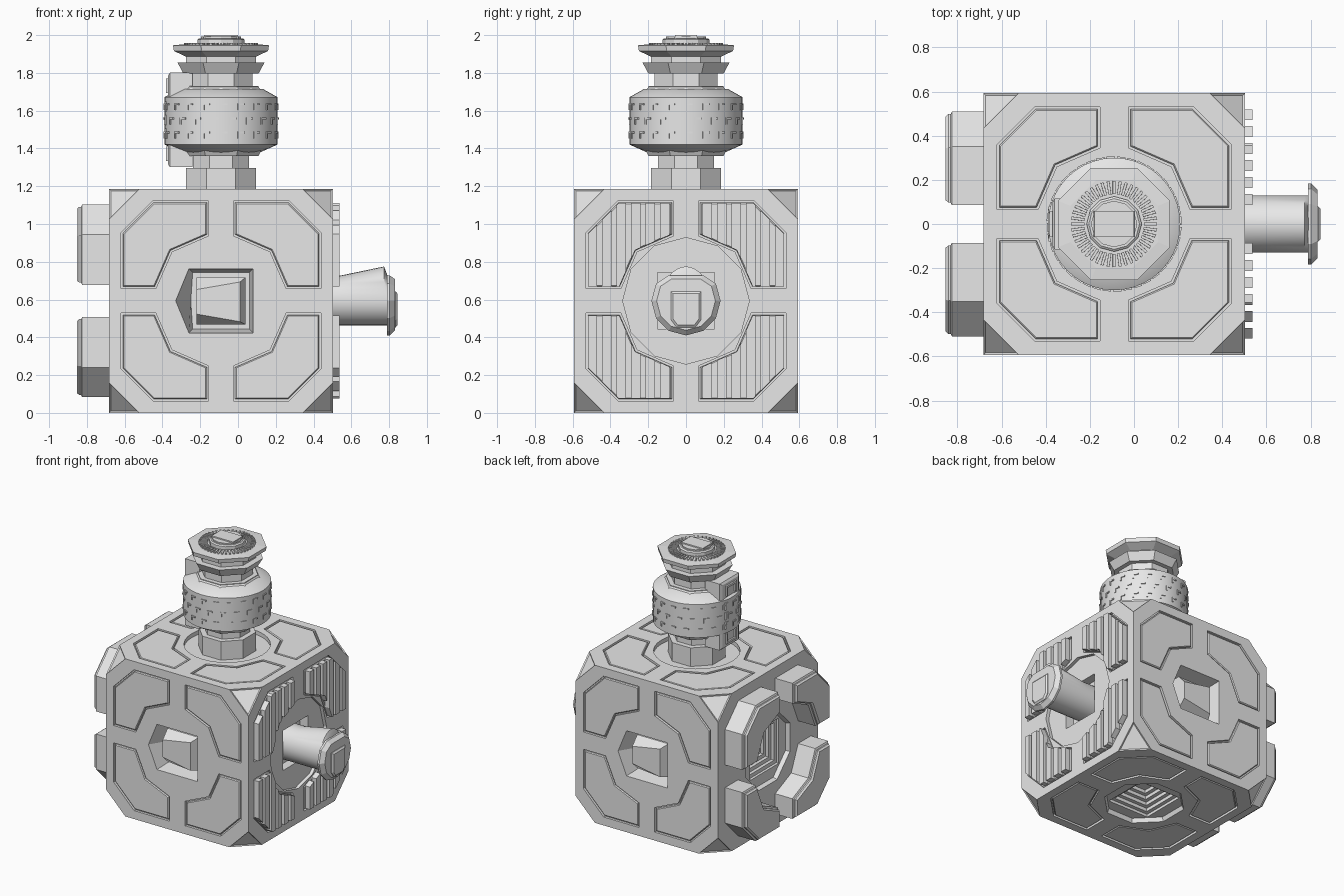
import bpy, bmesh, math
from mathutils import Vector, Matrix

old = bpy.data.objects.get("Cube")
if old:
    bpy.data.objects.remove(old)

grey = bpy.data.materials.new("plain grey")
grey.use_nodes = True
grey.diffuse_color = (0.8, 0.8, 0.8, 1)
grey.node_tree.nodes["Principled BSDF"].inputs["Base Color"].default_value = (0.8, 0.8, 0.8, 1)

H = 0.593
CENTRE = Vector((-0.09, 0, H))


# ---------- helpers ----------
def frame(u, v):
    """Local frame of one body side: u, v in the side, w outward, origin on its surface."""
    u, v = Vector(u), Vector(v)
    n = u.cross(v)
    m = Matrix((u, v, n)).transposed().to_4x4()
    m.translation = CENTRE + n * H
    return m


X, Y, Z = Vector((1, 0, 0)), Vector((0, 1, 0)), Vector((0, 0, 1))
FRONT, BACK, LEFT, RIGHT = frame(X, Z), frame(-X, Z), frame(Y, Z), frame(-Y, Z)
TOP, BOTTOM = frame(X, Y), frame(X, -Y)


def loft(bm, rings, m):
    """Closed solid through rings of (points, height)."""
    loops = [[bm.verts.new(m @ Vector((p[0], p[1], w))) for p in pts] for pts, w in rings]
    n = len(loops[0])
    faces = [bm.faces.new(loops[0][::-1]), bm.faces.new(loops[-1])]
    for a, b in zip(loops, loops[1:]):
        for i in range(n):
            j = (i + 1) % n
            faces.append(bm.faces.new((a[i], a[j], b[j], b[i])))
    bmesh.ops.recalc_face_normals(bm, faces=faces)


def finish(name, bm, smooth=False):
    me = bpy.data.meshes.new(name)
    bm.to_mesh(me)
    bm.free()
    me.materials.append(grey)
    ob = bpy.data.objects.new(name, me)
    bpy.context.collection.objects.link(ob)
    if smooth:
        bpy.ops.object.select_all(action='DESELECT')
        ob.select_set(True)
        bpy.context.view_layer.objects.active = ob
        bpy.ops.object.shade_smooth_by_angle(angle=math.radians(30))
    return ob


def solid(name, rings, m, smooth=False):
    bm = bmesh.new()
    loft(bm, rings, m)
    return finish(name, bm, smooth)


def ngon(n, r, turn=0.0, cx=0.0, cy=0.0):
    return [(cx + r * math.cos(turn + math.tau * i / n),
             cy + r * math.sin(turn + math.tau * i / n)) for i in range(n)]


def rect(a, b, cx=0.0, cy=0.0):
    return [(cx - a, cy - b), (cx + a, cy - b), (cx + a, cy + b), (cx - a, cy + b)]


def inset(pts, d):
    out = []
    for i, p in enumerate(pts):
        p = Vector(p)
        e1, e2 = (p - Vector(pts[i - 1])).normalized(), (Vector(pts[(i + 1) % len(pts)]) - p).normalized()
        n1, n2 = Vector((-e1.y, e1.x)), Vector((-e2.y, e2.x))
        out.append(p + (n1 + n2) * d / (1 + n1.dot(n2)))
    return out


def clip(pts, limit, sign):
    """Keep the part of a polygon where sign * (u - limit) >= 0."""
    out = []
    for i, q in enumerate(pts):
        p = pts[i - 1]
        dp, dq = sign * (p[0] - limit), sign * (q[0] - limit)
        if dp * dq < 0:
            out.append(Vector(p).lerp(Vector(q), dp / (dp - dq)))
        if dq >= 0:
            out.append(Vector(q))
    return out


QUARTER = [(.065, .53), (.065, .345), (.26, .26), (.345, .065), (.53, .065), (.53, .36), (.36, .53)]


def quarters():
    for sx in (1, -1):
        for sy in (1, -1):
            q = [(x * sx, y * sy) for x, y in QUARTER]
            yield q if sx * sy > 0 else q[::-1]


def carve(ob, bm):
    """Subtract the solids in bm and bake the result."""
    cutter = finish("carving_helper", bm)
    cutter.hide_render = True
    mod = ob.modifiers.new("carve", 'BOOLEAN')
    mod.operation, mod.object, mod.solver = 'DIFFERENCE', cutter, 'EXACT'
    dg = bpy.context.evaluated_depsgraph_get()
    me = bpy.data.meshes.new_from_object(ob.evaluated_get(dg))
    ob.modifiers.clear()
    ob.data = me
    bpy.data.objects.remove(cutter)


# ---------- body: cube with cut, inset corners ----------
bm = bmesh.new()
C = 0.16
for s in [(a, b, c) for a in (1, -1) for b in (1, -1) for c in (1, -1)]:
    for k in range(3):
        bm.verts.new(CENTRE + Vector([s[i] * (H - (C if i == k else 0)) for i in range(3)]))
bmesh.ops.convex_hull(bm, input=bm.verts[:])
bmesh.ops.dissolve_limit(bm, angle_limit=0.02, verts=bm.verts[:], edges=bm.edges[:])
bmesh.ops.inset_individual(bm, faces=[f for f in bm.faces if len(f.verts) == 3], thickness=0.016, depth=-0.008)
body = finish("body", bm)

# panel recesses and shallow round pits
bm = bmesh.new()
for side in (FRONT, BACK, LEFT, TOP, BOTTOM):
    for q in quarters():
        loft(bm, [(q, -.018), (q, .02)], side)
OCT = math.pi / 8
loft(bm, [(ngon(12, .335), -.025), (ngon(12, .335), .02)], LEFT)
loft(bm, [(ngon(32, .295), -.03), (ngon(32, .295), .02)], TOP)
for side in (RIGHT, BOTTOM):
    loft(bm, [(ngon(8, .27, OCT), -.03), (ngon(8, .29, OCT), .02)], side)
HOLE = [(.17, .17), (-.17, .17), (-.24, 0), (-.17, -.17), (.17, -.17)]
for side in (FRONT, BACK):
    loft(bm, [(rect(.15, .15)[2:3] + [(-.15, .15), (-.16, 0), (-.15, -.15), (.15, -.15)], -.13),
              (HOLE, 0), (HOLE, .02)], side)
carve(body, bm)

# stepped square wells
bm = bmesh.new()
for side in (RIGHT, BOTTOM):
    steps = [(rect(.17, .17), .02)]
    for i in range(5):
        a, w = .17 - .028 * i, -.05 - .025 * i
        steps += [(rect(a, a), w), (rect(a - .028, a - .028), w)]
    loft(bm, steps, side)
loft(bm, [(rect(.15, .15), -.09), (rect(.15, .15), .02)], LEFT)
carve(body, bm)

# panels sitting in the recesses
bm = bmesh.new()
for side in (FRONT, BACK, LEFT, TOP, BOTTOM):
    for q in quarters():
        loft(bm, [(inset(q, .01), -.02), (inset(q, .01), -.008), (inset(q, .016), -.002)], side)
finish("panels", bm)

# ribs on the left panels
bm = bmesh.new()
for q in quarters():
    s = 1 if sum(p[0] for p in q) > 0 else -1
    for i in range(6):
        u = s * (.112 + .077 * i)
        strip = clip(clip(inset(q, .012), u - .025, 1), u + .025, -1)
        loft(bm, [(strip, -.015), (strip, .034)], LEFT)
finish("ribs", bm)

# raised blocks on the right side
bm = bmesh.new()
for q in quarters():
    a, b = inset(q, .02), inset(q, .032)
    loft(bm, [(a, -.01), (a, .142), (b, .148), (b, .158), (inset(q, .042), .17)], RIGHT)
finish("side_blocks", bm)

# slanted plugs in the front and back holes
for name, side in (("front_plug", FRONT), ("back_plug", BACK)):
    tip = [(-.13, -.07), (.10, -.11), (.10, .10), (-.13, .06)]
    solid(name, [(rect(.13, .125), -.15), (rect(.13, .125), -.07), (tip, -.012)], side)

# ---------- left tube with flange and cap ----------
round_pts = ngon(32, .13)
slanted = [(x, y + max(0, y) * .4) for x, y in round_pts]
solid("tube", [(round_pts, -.12), (round_pts, .02), (slanted, .27), (round_pts, .29)], LEFT, True)
flange = [(x, min(y, .135)) for x, y in ngon(12, .183)]
solid("tube_flange", [(flange, .285), (flange, .30), ([(x * .85, y * .85) for x, y in flange], .328)], LEFT)
CAP = [(-.08, -.10), (-.05, -.14), (.05, -.14), (.08, -.10), (.08, .05), (-.08, .05)]
solid("tube_cap", [(CAP, .31), (CAP, .332), (inset(CAP, .012), .342)], LEFT)

# ---------- neck on top ----------
PROFILE = [(.20, -.08), (.20, .11), (.16, .11), (.16, .175), (.215, .175), (.25, .24), (.25, .50),
           (.215, .54), (.215, .545), (.18, .545), (.18, .61), (.215, .61), (.25, .67), (.20, .67),
           (.20, .70), (.27, .73), (.275, .76), (.215, .765)]
solid("neck", [(ngon(8, r, OCT), w) for r, w in PROFILE], TOP)
solid("neck_ring", [(ngon(40, r), w) for r, w in
                    [(.20, .19), (.30, .235), (.30, .485), (.22, .53)]], TOP, True)

# small angled marks around the ring
bm = bmesh.new()
for row, w in enumerate((.285, .36, .435)):
    for i in range(20):
        m = TOP @ Matrix.Rotation(math.tau * (i + row % 2 / 2) / 20, 4, 'Z')
        loft(bm, [(rect(.008, .005, .297), w - .018), (rect(.008, .005, .297), w + .018)], m)
        loft(bm, [(rect(.008, .016, .297, .018), w + .008), (rect(.008, .016, .297, .018), w + .018)], m)
finish("ring_marks", bm)

# control panel on the neck
PANEL = TOP @ Matrix(((0, 0, -1, 0), (-1, 0, 0, 0), (0, 1, 0, 0), (0, 0, 0, 1)))
bm = bmesh.new()
loft(bm, [(rect(.115, .25, 0, .365), .15), (rect(.115, .25, 0, .365), .27),
          (rect(.095, .235, 0, .365), .28)], PANEL)
for i in (-1, 0, 1):
    for j in (-1, 0, 1):
        key = rect(.025, .03, i * .06, .365 + j * .072)
        loft(bm, [(key, .27), (inset(key, .005), .297)], PANEL)
for j in (-1, 1):
    for cx, cy, a, b in ((0, .03, .06, .008), (-.052, 0, .008, .038), (.052, 0, .008, .038)):
        bar = rect(a, b, cx, .365 + j * (.18 + cy))
        loft(bm, [(bar, .27), (bar, .292)], PANEL)
finish("control_panel", bm)

# fluted top and slotted cap
bm = bmesh.new()
for i in range(44):
    m = TOP @ Matrix.Rotation(math.tau * i / 44, 4, 'Z')
    loft(bm, [(rect(.03, .007, .165), .755), (rect(.03, .006, .165), .773)], m)
finish("top_flutes", bm)
solid("top_cap", [(ngon(12, .125), .75), (ngon(12, .125), .79), (ngon(12, .115), .797)], TOP)
solid("top_cap_bar", [(rect(.095, .062), .78), (rect(.09, .058), .814)], TOP)
solid("top_cap_rim", [(ngon(12, .105), .78), (ngon(12, .105), .806)], TOP)
